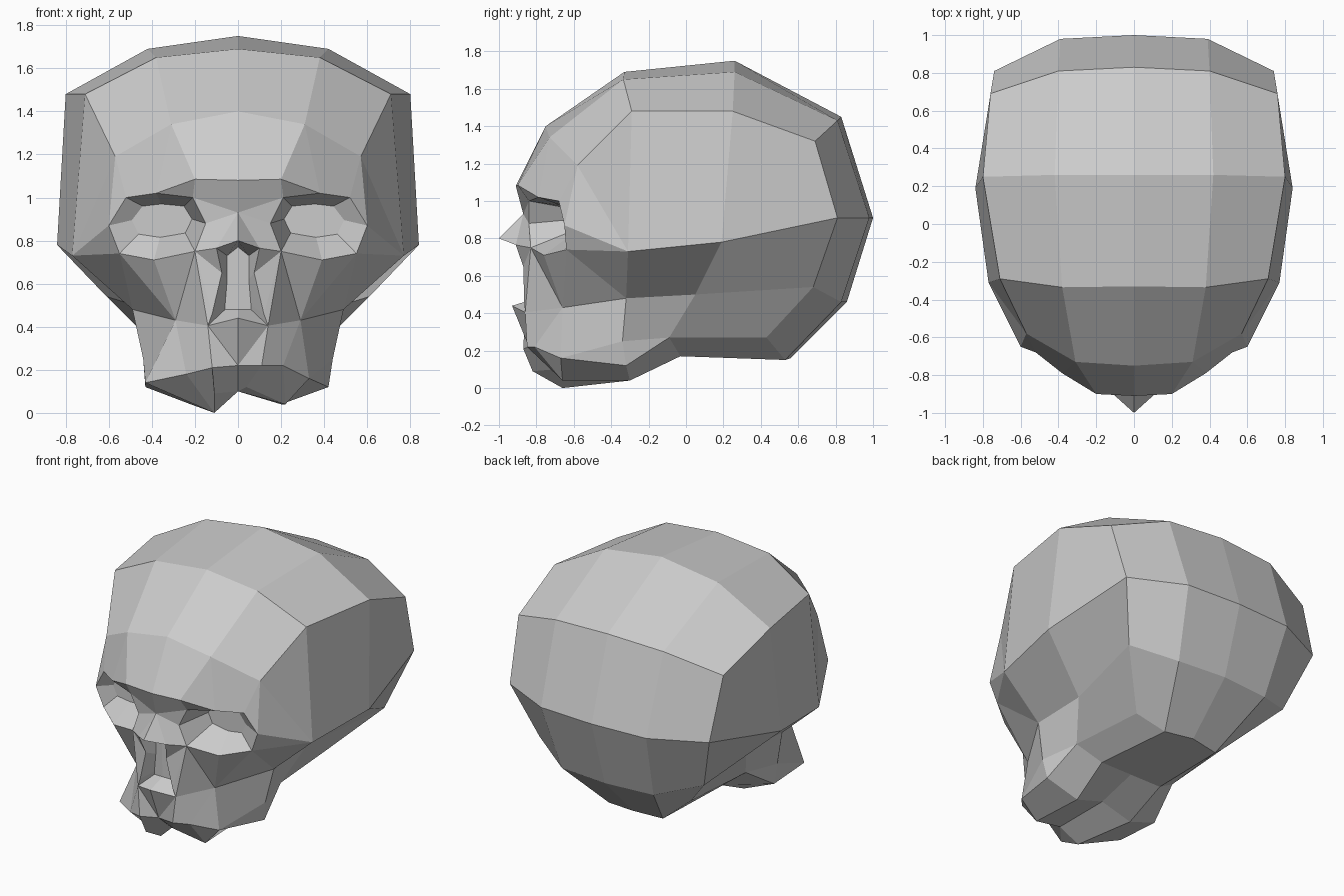
import bpy, bmesh
from mathutils import Vector as V

if "Cube" in bpy.data.objects:
    bpy.data.objects.remove(bpy.data.objects["Cube"])


def flip(p):
    return (-p[0], p[1], p[2])


def part(name, polys, mirror=True, centre=(0, 0, 0.75), inward=False):
    """Flat-faced shell from polygons, faces turned away from (or towards) centre."""
    bm = bmesh.new()
    for poly in polys:
        f = bm.faces.new([bm.verts.new(p) for p in poly])
        f.normal_update()
        out = f.normal.dot(f.calc_center_median() - V(centre)) > 0
        if out == inward:
            f.normal_flip()
    if mirror:
        src = bm.verts[:] + bm.edges[:] + bm.faces[:]
        dup = bmesh.ops.duplicate(bm, geom=src)["geom"]
        for g in dup:
            if isinstance(g, bmesh.types.BMVert):
                g.co.x *= -1
        for g in dup:
            if isinstance(g, bmesh.types.BMFace):
                g.normal_flip()
    bmesh.ops.remove_doubles(bm, verts=bm.verts[:], dist=0.0005)
    me = bpy.data.meshes.new(name)
    bm.to_mesh(me)
    bm.free()
    bpy.context.collection.objects.link(bpy.data.objects.new(name, me))


def loft(rows, closed=False):
    """Quads between neighbouring rows of points."""
    quads = []
    for a, b in zip(rows, rows[1:]):
        for i in range(len(a) if closed else len(a) - 1):
            j = (i + 1) % len(a)
            quads.append((a[i], a[j], b[j], b[i]))
    return quads


# Cranium: cross rows from the forehead over the crown to the base (centre to side)
fore = [(0, -.75, 1.40), (.31, -.73, 1.34), (.57, -.58, 1.19)]
crown = [(0, -.33, 1.69), (.38, -.335, 1.65), (.71, -.29, 1.48)]
top = [(0, .26, 1.75), (.42, .26, 1.69), (.80, .25, 1.48)]
rear = [(0, .83, 1.45), (.40, .81, 1.43), (.76, .69, 1.32)]
back = [(0, 1.0, .91), (.39, .98, .91), (.74, .81, .91)]
nape = [(0, .86, .46), (.34, .83, .46), (.61, .68, .54)]
base = [(0, .56, .16), (.20, .53, .15), (.34, .43, .27)]
under = [(0, -.03, .17), (.23, -.03, .17), (.38, -.09, .27)]
part("cranium", loft([fore, crown, top, rear, back, nape, base, under]))

# Temples and lower sides
temple, side = (.77, -.31, .73), (.84, .19, .78)
jaw_top, side_low = (.49, -.32, .48), (.48, .05, .50)
jaw_mid = (.44, -.34, .25)
part("skull_sides", [
    (crown[2], top[2], side, temple), (top[2], rear[2], back[2], side),
    (temple, side, side_low, jaw_top), (side, back[2], nape[2], side_low),
    (side_low, nape[2], base[2], under[2]), (jaw_top, side_low, under[2], jaw_mid)])

# Eye rim, starting at the inner brow and running outwards
rim = [(.21, -.84, 1.0), (.38, -.79, 1.02), (.52, -.68, 1.0), (.60, -.65, .87),
       (.55, -.64, .74), (.39, -.76, .71), (.20, -.83, .75), (.15, -.84, .88)]
pit = [(.35 + (x - .37) * .62, -.62, .895 + (z - .87) * .5) for x, y, z in rim]
part("eye_sockets", loft([rim, pit], True) + [pit], centre=(.37, -.78, .87), inward=True)

# Brow and nose bridge
brow, brow_side, bridge = (0, -.91, 1.08), (.20, -.90, 1.085), (0, -.87, .93)
nose_tip, spine = (0, -1.0, .80), (0, -.93, .44)
nose = [nose_tip, (.10, -.91, .765), (.075, -.87, .65), (.12, -.865, .46), (.14, -.86, .405), spine]
part("brow", [
    (fore[0], fore[1], brow_side, brow), (fore[1], rim[1], brow_side),
    (fore[1], fore[2], rim[2], rim[1]), (brow_side, rim[1], rim[0]),
    (brow, brow_side, rim[0], bridge), (bridge, rim[0], rim[7]),
    (fore[2], crown[2], temple), (fore[2], temple, rim[3]), (fore[2], rim[3], rim[2]),
    (bridge, rim[7], rim[6], nose[1]), (bridge, nose[1], nose_tip)])

# Nose opening
hole = [(0, -.81, .77), (.05, -.80, .73), (.05, -.80, .62), (.06, -.80, .50), (.06, -.80, .48), (0, -.80, .48)]
part("nose_hole", loft([nose, hole]) + [hole], centre=(0, -.9, .6), inward=True)

# Cheeks
cheek = (.29, -.66, .43)
part("cheeks", [
    (rim[3], temple, rim[4]), (rim[4], temple, jaw_top), (rim[4], jaw_top, cheek),
    (rim[5], rim[4], cheek), (rim[6], rim[5], cheek), (rim[6], cheek, nose[4]),
    (rim[6], nose[4], nose[3]), (rim[6], nose[3], nose[2]), (rim[6], nose[2], nose[1])])

# Jaw: symmetric lip line, broken uneven lower edge on each side
lip_mid, gap = (0, -.84, .22), (0, -.70, .10)
palate = (0, -.30, .10)


def jaw(name, s, lip, low):
    m = (lambda p: p) if s > 0 else flip
    a, b, c, d = map(m, lip)
    k1, k2, k3 = map(m, low)
    N, C, J, M, U, H = map(m, (nose[4], cheek, jaw_top, jaw_mid, under[2], under[1]))
    part(name, [
        (spine, N, lip_mid), (N, a, lip_mid), (N, C, b, a), (C, c, b), (C, J, M, c), (M, d, c),
        (lip_mid, a, k1, gap), (a, b, k2, k1), (b, c, k2), (c, d, k3, k2),
        (d, M, U), (d, U, H, k3), (k1, k2, gap), (gap, k2, k3, palate),
        (palate, k3, H, under[0])], mirror=False, centre=(0, -.45, .35))


jaw("jaw_right", 1,
    [(.11, -.85, .22), (.21, -.81, .22), (.33, -.67, .16), (.42, -.32, .12)],
    [(.04, -.74, .12), (.22, -.66, .04), (.20, -.30, .04)])
jaw("jaw_left", -1,
    [(.12, -.87, .21), (.24, -.80, .18), (.43, -.64, .14), (.43, -.32, .12)],
    [(.11, -.82, .09), (.11, -.66, 0), (.22, -.30, .04)])
